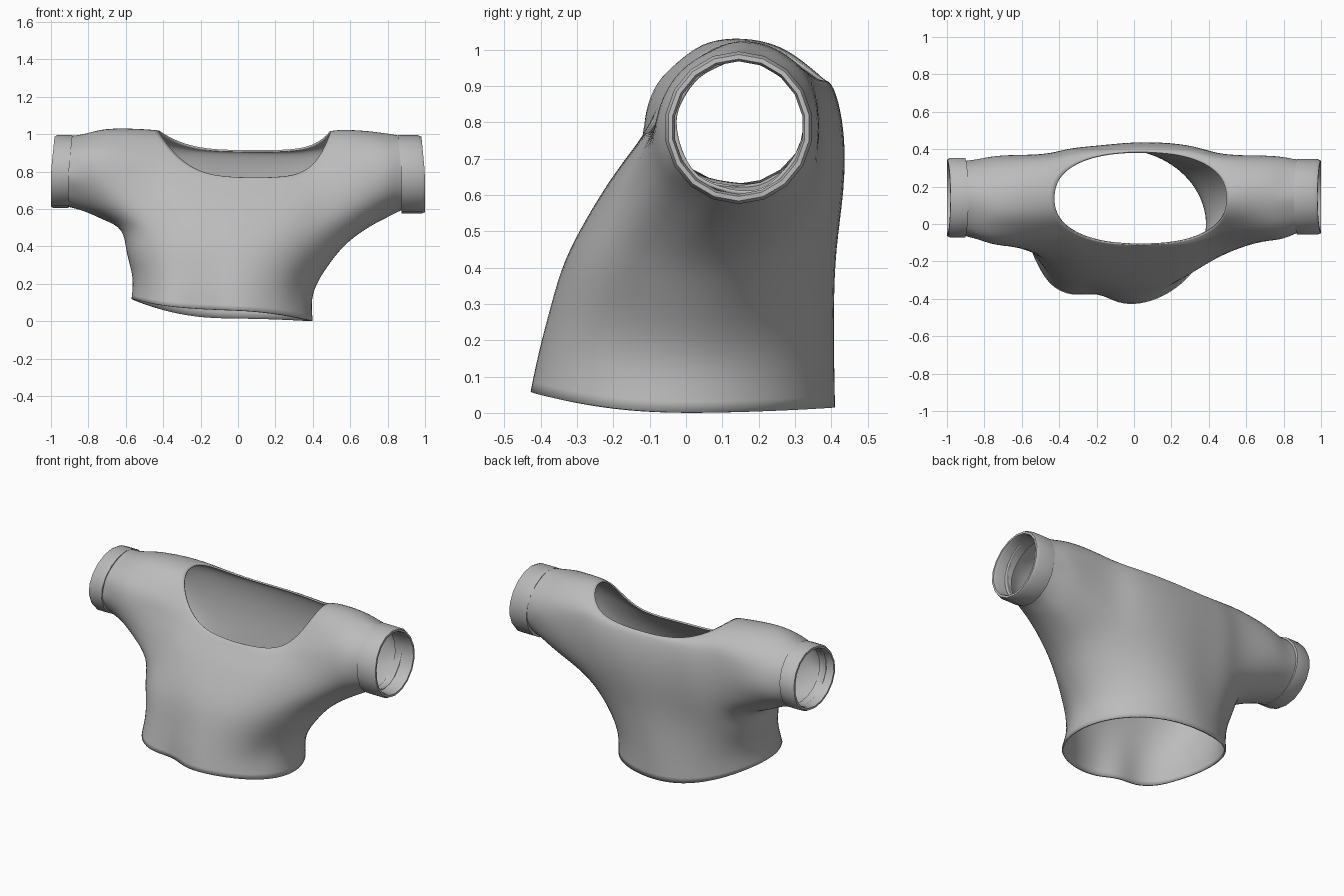
import bpy, bmesh, math, random
from mathutils import Vector

random.seed(4)
if "Cube" in bpy.data.objects:
    bpy.data.objects.remove(bpy.data.objects["Cube"], do_unlink=True)

cloth = bpy.data.materials.new("grey cloth")
cloth.use_nodes = True
GREY = (0.5, 0.5, 0.5, 1)
cloth.diffuse_color = GREY
cloth.node_tree.nodes["Principled BSDF"].inputs["Base Color"].default_value = GREY

COLS, HALF, ARM_ROW, SHOULDER_ROW, LOOP = 24, 3, 4, 7, 18

# Torso rings, hem to neckline: x right, x left, y front, y back,
# then z at right, left, front and back, and the roundness exponent
RINGS = [
    (-.57, .40, -.44, .41, .12, .00, .06, .015, 1),
    (-.56, .39, -.415, .41, .20, .12, .17, .15, 1),
    (-.57, .43, -.38, .41, .28, .22, .29, .30, .95),
    (-.60, .50, -.34, .415, .37, .32, .42, .45, .88),
    (-.61, .58, -.27, .44, .50, .42, .54, .62, .8),
    (-.61, .61, -.20, .44, .75, .75, .65, .76, .75),
    (-.60, .60, -.145, .42, .95, .95, .72, .86, .75),
    (-.53, .56, -.12, .40, 1.03, 1.03, .755, .905, .75),
    (-.43, .50, -.11, .385, 1.02, 1.02, .765, .91, .85),
]


def power(v, p):
    return math.copysign(abs(v) ** p, v)


def finish(bm, name, subdiv):
    """Turn a bmesh into a thin smooth cloth object."""
    bmesh.ops.recalc_face_normals(bm, faces=bm.faces)
    mesh = bpy.data.meshes.new(name)
    bm.to_mesh(mesh)
    bm.free()
    mesh.materials.append(cloth)
    mesh.polygons.foreach_set("use_smooth", [True] * len(mesh.polygons))
    obj = bpy.data.objects.new(name, mesh)
    bpy.context.collection.objects.link(obj)
    if subdiv:
        obj.modifiers.new("smooth", "SUBSURF").levels = subdiv
        obj.modifiers["smooth"].render_levels = subdiv
        thick = obj.modifiers.new("cloth thickness", "SOLIDIFY")
        thick.thickness = 0.01
        thick.offset = 0
    else:
        mesh.set_sharp_from_angle(angle=math.radians(40))
    return obj


def tube_ring(bm, x, yc, zc, ry, rz, jitter=0.0):
    """Ring of vertices around the x axis, starting at the top, going forward."""
    ring = []
    for i in range(LOOP):
        a = math.tau * i / LOOP
        k = 1 + random.uniform(-jitter, jitter)
        ring.append(bm.verts.new((x, yc - ry * k * math.sin(a), zc + rz * k * math.cos(a))))
    return ring


def bridge(bm, a, b):
    n = len(a)
    for i in range(n):
        j = (i + 1) % n
        bm.faces.new((a[i], a[j], b[j], b[i]))


def fold(angle, centre, width):
    d = (math.degrees(angle) - centre + 180) % 360 - 180
    return math.exp(-(d / width) ** 2)


def torso_ring(bm, row, spec):
    xr, xl, yf, yb, zr, zl, zf, zb, p = spec
    mx, my = (xr + xl) / 2, (yf + yb) / 2
    t = row / (len(RINGS) - 1)
    low = max(0, 1 - row / 4)
    ring = []
    for c in range(COLS):
        a = math.tau * c / COLS
        co, si = math.cos(a), math.sin(a)
        # Draped folds: front dip and bulge, back crease, creases under the arm
        f = 1 - low * (.17 * fold(a, 255, 12) - .07 * fold(a, 232, 12))
        f -= .06 * fold(a, 105, 12) * math.sin(math.pi * t)
        f -= .06 * fold(a, 330, 14) * math.sin(math.pi * min(1, t * 2))
        side = abs(co) ** (2 + t * (3 if co > 0 else .7))
        z = side * (zl if co > 0 else zr) + (1 - side) * (zb if si > 0 else zf)
        ring.append(bm.verts.new((mx + (xl - xr) / 2 * power(co, p) * f,
                                  my + (yb - yf) / 2 * power(si, p) * f, z)))
    return ring


# Shirt body: torso loft with an armhole on each side
bm = bmesh.new()
rows = [torso_ring(bm, r, s) for r, s in enumerate(RINGS)]
for r in range(len(rows) - 1):
    for c in range(COLS):
        from_side = abs((c + .5 + COLS / 4) % (COLS / 2) - COLS / 4)
        if ARM_ROW <= r < SHOULDER_ROW and from_side < HALF:
            continue
        n = (c + 1) % COLS
        bm.faces.new((rows[r][c], rows[r][n], rows[r + 1][n], rows[r + 1][c]))

# Sleeves grown from the armholes: x, y centre, z centre, y radius, z radius
SLEEVES = {
    0: [(.71, .14, .765, .235, .255), (.80, .14, .78, .215, .22),
        (.87, .15, .79, .195, .195), (.92, .15, .79, .185, .185)],
    COLS // 2: [(-.72, .125, .79, .24, .25), (-.82, .13, .795, .22, .205),
                (-.91, .14, .80, .20, .185), (-.95, .14, .80, .19, .18)],
}
for col, path in SLEEVES.items():
    d = 1 if col else -1
    spots = [(SHOULDER_ROW, k) for k in range(HALF + 1)]
    spots += [(r, HALF) for r in range(SHOULDER_ROW - 1, ARM_ROW, -1)]
    spots += [(ARM_ROW, k) for k in range(HALF, -HALF - 1, -1)]
    spots += [(r, -HALF) for r in range(ARM_ROW + 1, SHOULDER_ROW)]
    spots += [(SHOULDER_ROW, k) for k in range(-HALF, 0)]
    last = [rows[r][(col + d * k) % COLS] for r, k in spots]
    for spec in path:
        ring = tube_ring(bm, *spec, jitter=.05)
        bridge(bm, last, ring)
        last = ring
bmesh.ops.delete(bm, geom=[v for v in bm.verts if not v.link_faces], context='VERTS')
finish(bm, "shirt_body", 2)


# Cuffs: bands with a rolled outer edge and an inner lining
def cuff(name, x_in, x_out, yc, zc, ry, rz):
    bm = bmesh.new()
    last = None
    for t, k in ((0, .9), (0, 1), (.85, 1), (1, .96), (1, .9), (.85, .87), (0, .87)):
        ring = tube_ring(bm, x_in + (x_out - x_in) * t, yc, zc, ry * k, rz * k)
        # Lean the band slightly, as worn cloth does
        for v in ring:
            v.co.x -= math.copysign(.02, x_out) * max(0, v.co.z - zc) / rz
        if last:
            bridge(bm, last, ring)
        last = ring
    finish(bm, name, 0)


cuff("left_cuff", .875, 1.0, .145, .785, .205, .21)
cuff("right_cuff", -.905, -1.0, .14, .80, .215, .195)
